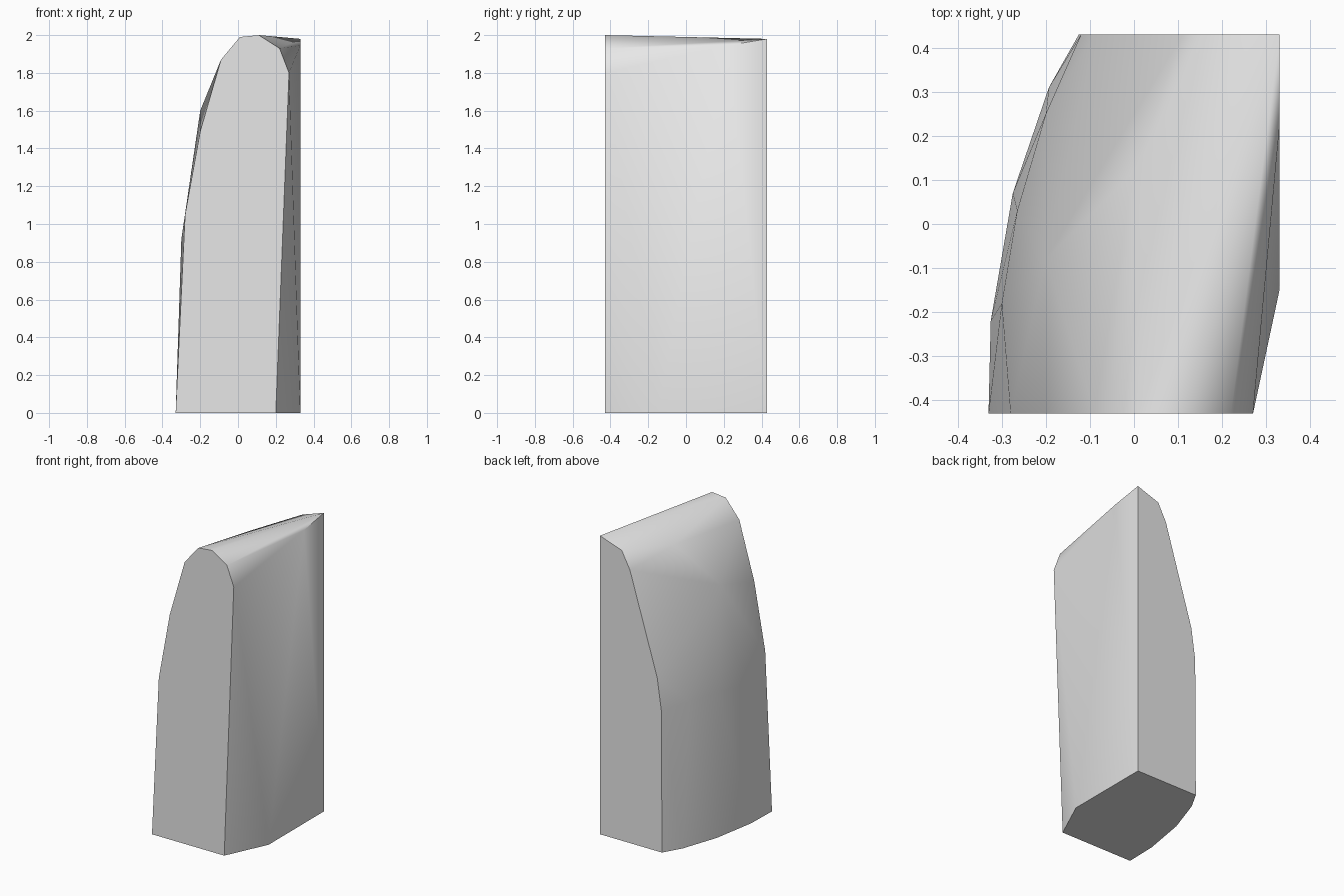
import bpy
import bmesh
import math

default_cube = bpy.data.objects.get("Cube")
if default_cube:
    bpy.data.objects.remove(default_cube, do_unlink=True)

# Plain grey material
grey = bpy.data.materials.new("light_grey")
grey.use_nodes = True
colour = (0.8, 0.8, 0.8, 1)
grey.diffuse_color = colour
grey.node_tree.nodes["Principled BSDF"].inputs["Base Color"].default_value = colour

FRONT, BACK = -0.43, 0.43

# Front end profile (x, z): curved left side, ridge, right shoulder
front_profile = [(-0.33, 0), (-0.28, 1.05), (-0.2, 1.49), (-0.09, 1.87), (0.01, 1.99),
                 (0.11, 2), (0.22, 1.93), (0.27, 1.8), (0.2, 0)]
# Back end profile (x, z)
back_profile = [(-0.125, 0), (-0.12, 0.94), (-0.09, 1.15), (0.11, 1.81), (0.17, 1.925),
                (0.33, 1.98), (0.33, 0)]
# Curved left foot (x, y) on the ground
foot = [(-0.325, -0.22), (-0.275, 0.07), (-0.193, 0.31)]
# Bulge of the left side, and corners of the flat right side (x, y, z)
bulge = [(-0.3, -0.18, 0.92), (-0.265, 0.03, 0.95), (-0.2, 0.25, 0.95),
         (-0.2, -0.08, 1.6), (0, 0.12, 1.89)]
right_side = [(0.33, -0.15, 0), (0.33, 0.22, 1.945)]

points = [(x, FRONT, z) for x, z in front_profile]
points += [(x, BACK, z) for x, z in back_profile]
points += [(x, y, 0) for x, y in foot]
points += bulge + right_side

# Skin the outline points into one faceted solid
bm = bmesh.new()
for p in points:
    bm.verts.new(p)
hull = bmesh.ops.convex_hull(bm, input=bm.verts[:])
unused = {v for v in hull["geom_interior"] + hull["geom_unused"]
          if isinstance(v, bmesh.types.BMVert)}
bmesh.ops.delete(bm, geom=list(unused), context="VERTS")
bmesh.ops.dissolve_limit(bm, angle_limit=math.radians(0.5),
                         verts=bm.verts[:], edges=bm.edges[:])
bmesh.ops.recalc_face_normals(bm, faces=bm.faces[:])
mesh = bpy.data.meshes.new("curved_block")
bm.to_mesh(mesh)
bm.free()
mesh.materials.append(grey)

block = bpy.data.objects.new("curved_block", mesh)
bpy.context.collection.objects.link(block)
bpy.ops.object.select_all(action="DESELECT")
block.select_set(True)
bpy.context.view_layer.objects.active = block
bpy.ops.object.shade_smooth_by_angle(angle=math.radians(46))
